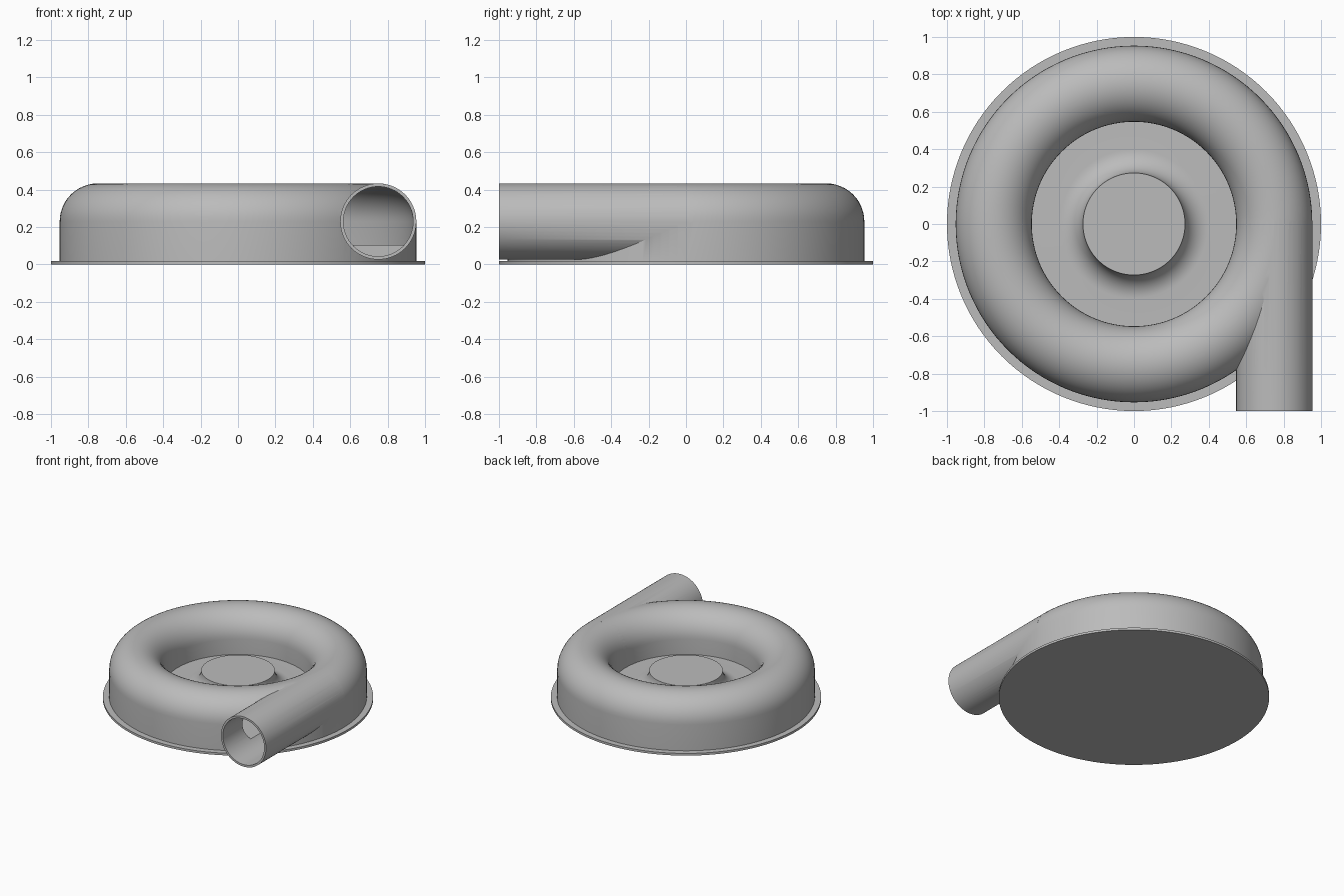
import bpy
import bmesh
from math import sin, cos, pi, radians
from mathutils import Matrix, Vector

cube = bpy.data.objects.get("Cube")
if cube:
    bpy.data.objects.remove(cube)

RING_R, TUBE_R, MID_Z = 0.75, 0.2035, 0.23   # scroll ring, its section and its axis height
WALL, FLOOR_Z = 0.017, 0.105

grey = bpy.data.materials.new("plain grey")
grey.use_nodes = True
grey.diffuse_color = (0.5, 0.5, 0.5, 1)
grey.node_tree.nodes["Principled BSDF"].inputs["Base Color"].default_value = (0.5, 0.5, 0.5, 1)


def finish(name, bm):
    bmesh.ops.remove_doubles(bm, verts=bm.verts, dist=1e-5)
    bmesh.ops.recalc_face_normals(bm, faces=bm.faces)
    mesh = bpy.data.meshes.new(name)
    bm.to_mesh(mesh)
    bm.free()
    mesh.materials.append(grey)
    obj = bpy.data.objects.new(name, mesh)
    bpy.context.collection.objects.link(obj)
    return obj


def lathe(name, profile, steps=128, closed=False):
    """Spin an (r, z) profile about the z axis."""
    bm = bmesh.new()
    verts = [bm.verts.new((r, 0, z)) for r, z in profile]
    edges = [bm.edges.new(pair) for pair in zip(verts, verts[1:])]
    if closed:
        edges.append(bm.edges.new((verts[-1], verts[0])))
    bmesh.ops.spin(bm, geom=verts + edges, cent=(0, 0, 0), axis=(0, 0, 1),
                   angle=2 * pi, steps=steps, use_merge=True)
    return finish(name, bm)


def rod(name, radius, y0, y1):
    """Cylinder along y on the outlet axis."""
    bm = bmesh.new()
    place = Matrix.Translation(Vector((RING_R, (y0 + y1) / 2, MID_Z))) @ Matrix.Rotation(pi / 2, 4, 'X')
    bmesh.ops.create_cone(bm, cap_ends=True, segments=64, radius1=radius, radius2=radius,
                          depth=y1 - y0, matrix=place)
    return finish(name, bm)


def arc(cx, cz, radius, start, end, n=24):
    angles = [radians(start + (end - start) * i / n) for i in range(n + 1)]
    return [(cx + radius * cos(a), cz + radius * sin(a)) for a in angles]


def combine(target, tool, operation):
    mod = target.modifiers.new(operation.lower(), 'BOOLEAN')
    mod.operation, mod.object, mod.solver = operation, tool, 'EXACT'
    bpy.context.view_layer.objects.active = target
    bpy.ops.object.modifier_apply(modifier=mod.name)
    bpy.data.objects.remove(tool)


# Round back plate
plate = lathe("back_plate", [(0, 0), (1, 0), (1, 0.018), (0, 0.018)])

# Scroll casing with domed ring, recessed floor and flared hub
hub_fillet = arc(0.273 + 0.125, MID_Z, 0.125, 270, 180, 12)
casing = lathe("scroll_casing",
               [(0, 0.01), (RING_R + TUBE_R, 0.01)]
               + arc(RING_R, MID_Z, TUBE_R, 0, 180)
               + [(RING_R - TUBE_R, FLOOR_Z)] + hub_fillet + [(0, MID_Z)])

# Outlet pipe, then the hollow inside both
combine(casing, rod("outlet_pipe", TUBE_R, -1, 0.02), 'UNION')
inner = TUBE_R - WALL
cavity = lathe("cavity_cutter",
               [(RING_R - inner, FLOOR_Z), (RING_R + inner, FLOOR_Z)]
               + arc(RING_R, MID_Z, inner, 0, 180), closed=True)
combine(casing, cavity, 'DIFFERENCE')
combine(casing, rod("bore_cutter", inner, -1.1, 0.02), 'DIFFERENCE')

# Smooth curved faces, keep edges sharp
for obj in (plate, casing):
    bpy.ops.object.select_all(action='DESELECT')
    obj.select_set(True)
    bpy.context.view_layer.objects.active = obj
    bpy.ops.object.shade_smooth_by_angle(angle=radians(30))
